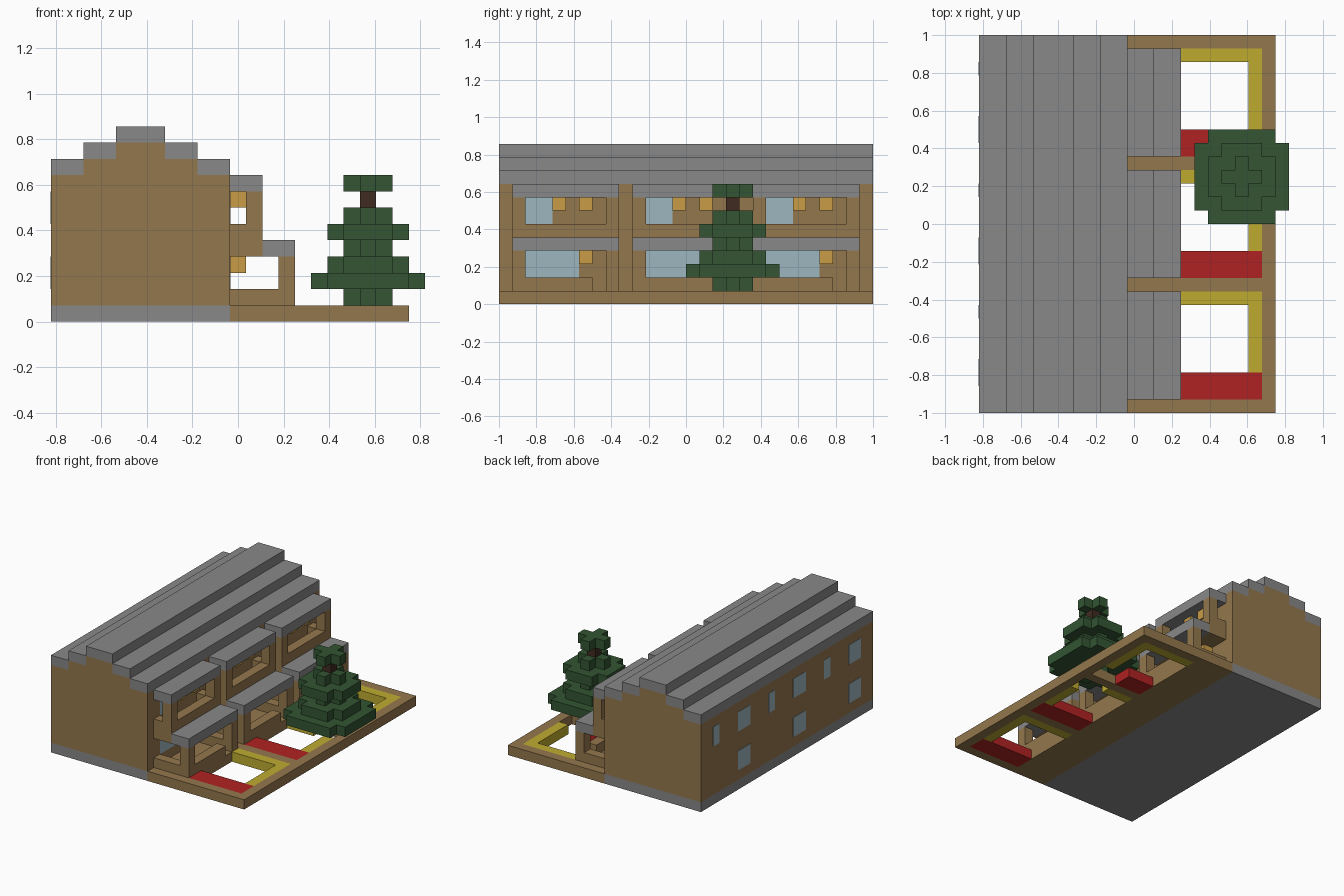
import bpy, bmesh
from mathutils import Vector

U = 2 / 28                      # one block
ORIGIN = Vector((-11.5, -14, 0))

old = bpy.data.objects.get("Cube")
if old:
    bpy.data.objects.remove(old, do_unlink=True)


def material(name, hex_code):
    srgb = [int(hex_code[i:i + 2], 16) / 255 for i in (0, 2, 4)]
    col = [c / 12.92 if c < 0.04 else ((c + 0.055) / 1.055) ** 2.4 for c in srgb] + [1]
    m = bpy.data.materials.new(name)
    m.use_nodes = True
    m.diffuse_color = col
    m.node_tree.nodes["Principled BSDF"].inputs["Base Color"].default_value = col
    return m


TAN = material("tan_wall", "94774D")
GREY = material("grey_stone", "888888")
GLASS = material("pale_blue_glass", "9DB6BF")
GOLD = material("gold_lamp", "C89C46")
YELLOW = material("yellow_edging", "BFAB30")
RED = material("red_bed", "B02222")
GREEN = material("dark_green_leaves", "335533")
BARK = material("dark_brown_bark", "3F2B20")


def finish(name, bm, mat):
    for v in bm.verts:
        v.co = (v.co + ORIGIN) * U
    bmesh.ops.recalc_face_normals(bm, faces=bm.faces)
    mesh = bpy.data.meshes.new(name)
    bm.to_mesh(mesh)
    bm.free()
    mesh.materials.append(mat)
    bpy.context.collection.objects.link(bpy.data.objects.new(name, mesh))


def boxes(name, mat, spans):
    """Each span is (x range, y range, z range) in blocks."""
    bm = bmesh.new()
    for span in spans:
        lo, hi = Vector([r[0] for r in span]), Vector([r[1] for r in span])
        for v in bmesh.ops.create_cube(bm, size=1)["verts"]:
            v.co = Vector([l + (c + 0.5) * (h - l) for l, h, c in zip(lo, hi, v.co)])
    finish(name, bm, mat)


def prism(name, mat, points, axis, start, end):
    """Extrude a closed outline along y or z."""
    bm = bmesh.new()
    place = (lambda a, b: (a, start, b)) if axis == "y" else (lambda a, b: (a, b, start))
    face = bm.faces.new([bm.verts.new(place(*p)) for p in points])
    out = bmesh.ops.extrude_face_region(bm, geom=[face])
    step = Vector((0, end - start, 0)) if axis == "y" else Vector((0, 0, end - start))
    for g in out["geom"]:
        if isinstance(g, bmesh.types.BMVert):
            g.co += step
    finish(name, bm, mat)


FULL = (0, 28)
BAYS = (0, 9, 18)

# House body with stepped gable
prism("house_walls", TAN, [(0, 1), (11, 1), (11, 9), (9, 9), (9, 10), (7, 10), (7, 11),
                           (4, 11), (4, 10), (2, 10), (2, 9), (0, 9)], "y", 0, 28)
boxes("foundation", GREY, [((0, 11), FULL, (0, 1))])
boxes("main_roof", GREY, [((a, b), FULL, (z, z + 1)) for a, b, z in
                          ((0, 2, 9), (2, 4, 10), (4, 7, 11), (7, 9, 10), (9, 11, 9))])

# Yard frame
boxes("yard_frame", TAN, [((11, 15), FULL, (0, 1)), ((21, 22), FULL, (0, 1))]
      + [((15, 21), (y, y + 1), (0, 1)) for y in (0, 9, 18, 27)])

# Garden beds and edging, shortened around the tree
for i, y in enumerate(BAYS):
    n = i + 1
    boxes(f"red_bed_{n}", RED, [((15, 18 if i == 2 else 21), (y + 1, y + 3), (0, 1))])
    cut = i == 1
    boxes(f"yellow_edging_{n}", YELLOW, [
        ((20, 21), (y + 3, y + (7 if cut else 8)), (0, 1)),
        ((15, 18 if cut else 21), (y + 8, y + 9), (0, 1))])

# Porches and balconies
for i, y in enumerate(BAYS):
    n = i + 1
    ends = ((y + 1, y + 2), (y + 8, y + 9))
    bay = (y + 1, y + 9)
    boxes(f"porch_{n}", TAN,
          [((14, 15), e, (1, 4)) for e in ends]
          + [((11, 14), e, (1, 2)) for e in ends]
          + [((14, 15), (y + 2, y + 7), (1, 2))])
    boxes(f"porch_roof_{n}", GREY, [((13, 15), bay, (4, 5))])
    boxes(f"balcony_{n}", TAN,
          [((11, 13), bay, (4, 5)), ((12, 13), bay, (5, 6))]
          + [((11, 12), e, (5, 6)) for e in ends]
          + [((12, 13), e, (6, 8)) for e in ends])
    boxes(f"balcony_roof_{n}", GREY, [((11, 13), bay, (8, 9))])
    boxes(f"lamps_{n}", GOLD, [((11, 12), (y + a, y + a + 1), (z, z + 1))
                               for a, z in ((4, 7), (6, 7), (6, 3))])

    # Window plates
    front, back = (11, 11.04), (-0.04, 0)
    boxes(f"front_windows_{n}", GLASS, [(front, (y + 2, y + 6), (2, 4)),
                                        (front, (y + 2, y + 4), (6, 8))])
    boxes(f"back_windows_{n}", GLASS, [(back, (y + 2, y + 4), (2, 4)),
                                       (back, (y + 2, y + 4), (6, 8)),
                                       (back, (y + 7, y + 8), (6, 8))])


# Tree: square layers with notched corners
def notched(r, cx=19.5, cy=17.5):
    corner = [(r, r - 1), (r - 1, r - 1), (r - 1, r)]
    pts = []
    for _ in range(4):
        pts += corner
        corner = [(-b, a) for a, b in corner]
    return [(cx + a, cy + b) for a, b in pts]


for z, r in ((1, 1.5), (2, 3.5), (3, 2.5), (4, 1.5), (5, 2.5), (6, 1.5), (8, 1.5)):
    prism(f"tree_leaves_{z}", GREEN, notched(r), "z", z, z + 1)
boxes("tree_trunk", BARK, [((19, 20), (17, 18), (7, 8))])
